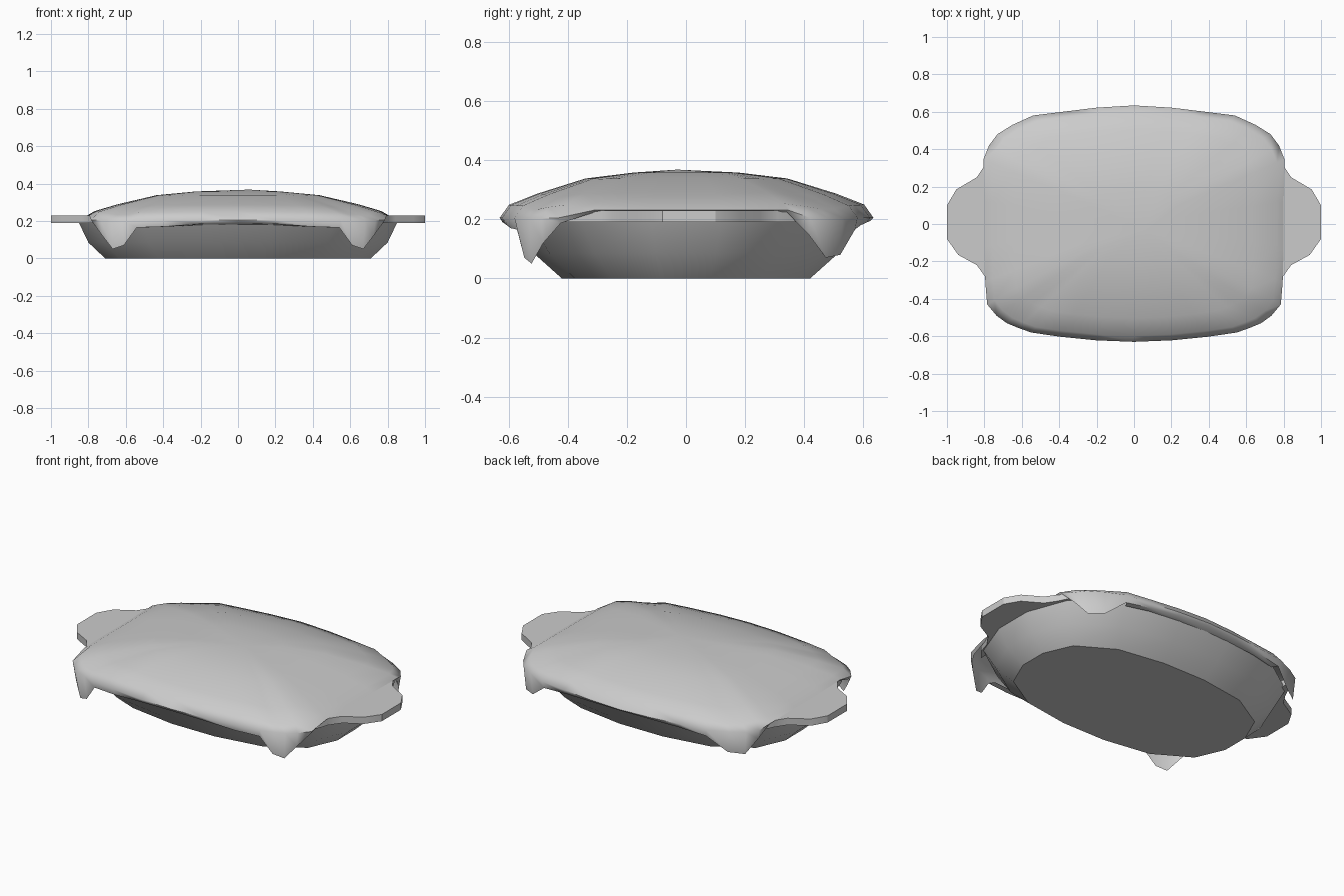
import bpy, bmesh, math

if "Cube" in bpy.data.objects:
    bpy.data.objects.remove(bpy.data.objects["Cube"])


def finish(name, bm, angle):
    bmesh.ops.recalc_face_normals(bm, faces=bm.faces)
    mesh = bpy.data.meshes.new(name)
    bm.to_mesh(mesh)
    bm.free()
    ob = bpy.data.objects.new(name, mesh)
    bpy.context.collection.objects.link(ob)
    bpy.ops.object.select_all(action='DESELECT')
    ob.select_set(True)
    bpy.context.view_layer.objects.active = ob
    bpy.ops.object.shade_smooth_by_angle(angle=math.radians(angle))
    return ob


def bridge(bm, a, b):
    n = len(a)
    for i in range(n):
        j = (i + 1) % n
        bm.faces.new((a[i], a[j], b[j], b[i]))


def oval(rx, ry, z, n=16, power=2.6):
    pts = []
    for i in range(n):
        t = 2 * math.pi * (i + 0.5) / n
        c, s = math.cos(t), math.sin(t)
        r = (abs(c) ** power + abs(s) ** power) ** (-1 / power)
        pts.append((rx * r * c, ry * r * s, z))
    kx, ky = max(p[0] for p in pts) / rx, max(p[1] for p in pts) / ry
    return [(x / kx, y / ky, z) for x, y, z in pts]


# Oval baking dish
bm = bmesh.new()
rings = [[bm.verts.new(p) for p in oval(*r)] for r in
         ((0.71, 0.42, 0), (0.80, 0.515, 0.085), (0.855, 0.595, 0.2))]
for a, b in zip(rings, rings[1:]):
    bridge(bm, a, b)
bm.faces.new(rings[0])
bm.faces.new(rings[-1])
finish("dish", bm, 40)

# Flat handle at each end
handle = [(0.72, -0.42), (0.765, -0.37), (0.79, -0.29), (0.84, -0.22), (0.94, -0.165), (1, -0.08),
          (1, 0.10), (0.95, 0.185), (0.84, 0.25), (0.80, 0.31), (0.77, 0.37), (0.72, 0.42)]
for side, name in ((1, "handle_right"), (-1, "handle_left")):
    bm = bmesh.new()
    low = [bm.verts.new((side * x, y, 0.19)) for x, y in handle]
    top = [bm.verts.new((side * x, y, 0.23)) for x, y in handle]
    bridge(bm, low, top)
    bm.faces.new(low)
    bm.faces.new(top)
    finish(name, bm, 30)

# Domed crust draped over the dish, drooping at the four corners
half = [(0, -0.63, 0.19), (0.2, -0.622, 0.185), (0.4, -0.602, 0.17), (0.55, -0.58, 0.165),
        (0.62, -0.555, 0.07), (0.68, -0.53, 0.05), (0.735, -0.49, 0.12), (0.785, -0.43, 0.187),
        (0.795, -0.31, 0.231), (0.80, -0.12, 0.231), (0.80, 0.12, 0.231), (0.805, 0.345, 0.231),
        (0.775, 0.42, 0.15), (0.73, 0.48, 0.07), (0.65, 0.53, 0.08), (0.54, 0.58, 0.165),
        (0.38, 0.6, 0.18), (0.2, 0.622, 0.19), (0, 0.634, 0.20)]
edge = half + [(-x, y, z) for x, y, z in half[-2:0:-1]]
profile = [(0.28, 0.358), (0.54, 0.338), (0.80, 0.287), (0.95, 0.25)]
bm = bmesh.new()
rings = []
for s, h in profile:
    droop = 0.25 * max(0, s - 0.5)
    rings.append([bm.verts.new((s * x, s * y, h + droop * (z - 0.2))) for x, y, z in edge])
rings.append([bm.verts.new((x, y, max(z, 0.205))) for x, y, z in edge])
rings.append([bm.verts.new((x * 0.985, y * 0.985, min(z, 0.195) if z < 0.22 else z - 0.006))
              for x, y, z in edge])
for a, b in zip(rings, rings[1:]):
    bridge(bm, a, b)
n = len(edge)
peak = bm.verts.new((0.06, -0.03, 0.368))
for i in range(n):
    bm.faces.new((peak, rings[0][i], rings[0][(i + 1) % n]))
# underside lip tucked in toward the dish along the long edges
lip = [bm.verts.new((x * 0.95, y * 0.93, min(z, 0.18))) if abs(x) < 0.56 else None
       for x, y, z in edge]
for i in range(n):
    j = (i + 1) % n
    if lip[i] and lip[j]:
        bm.faces.new((rings[-1][i], rings[-1][j], lip[j], lip[i]))
finish("crust", bm, 60)
